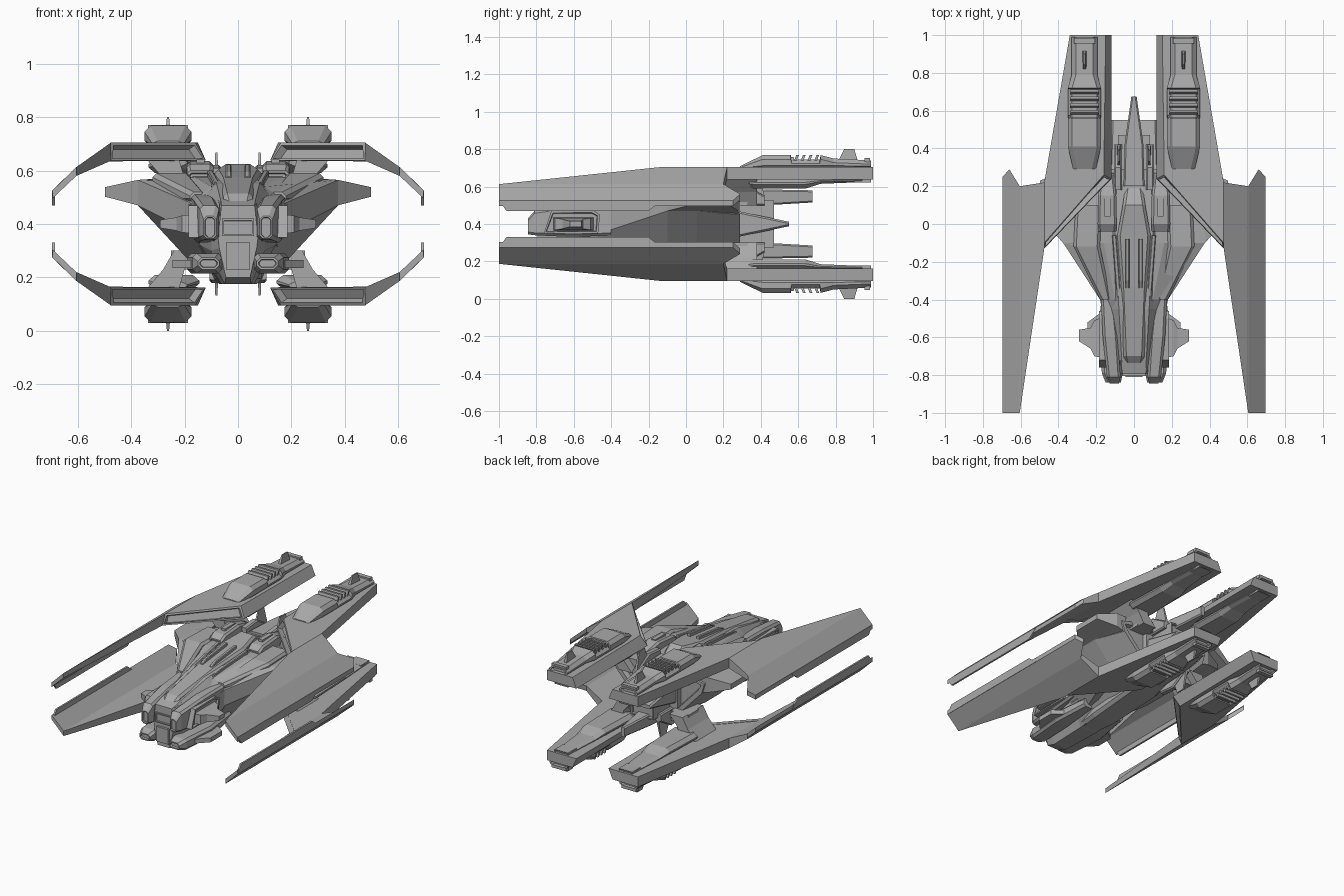
import bpy
import bmesh

if "Cube" in bpy.data.objects:
    bpy.data.objects.remove(bpy.data.objects["Cube"])

grey = bpy.data.materials.new("hull_grey")
grey.use_nodes = True
grey.diffuse_color = (0.4, 0.4, 0.4, 1)
grey.node_tree.nodes["Principled BSDF"].inputs["Base Color"].default_value = (0.4, 0.4, 0.4, 1)
MID = 0.4  # height of the mirror plane; all z values below are relative to it


def loft(name, rings, mirror="", recess=None, rim=0.012, depth=0.015):
    """Skin a list of point rings, optionally sinking the faces picked by recess."""
    bm = bmesh.new()
    rows = [[bm.verts.new(p) for p in r] for r in rings]
    n = len(rows[0])
    for a, b in zip(rows, rows[1:]):
        for i in range(n):
            j = (i + 1) % n
            bm.faces.new((a[i], a[j], b[j], b[i]))
    bm.faces.new(rows[0])
    bm.faces.new(rows[-1])
    bmesh.ops.recalc_face_normals(bm, faces=bm.faces)
    if recess:
        picked = [f for f in bm.faces if recess(f)]
        bmesh.ops.inset_individual(bm, faces=picked, thickness=rim)
        bmesh.ops.inset_individual(bm, faces=picked, thickness=rim * 0.3, depth=-depth)
    me = bpy.data.meshes.new(name)
    bm.to_mesh(me)
    bm.free()
    me.materials.append(grey)
    ob = bpy.data.objects.new(name, me)
    ob.location.z = MID
    bpy.context.collection.objects.link(ob)
    if mirror:
        m = ob.modifiers.new("mirror", "MIRROR")
        m.use_axis = ("x" in mirror, False, "z" in mirror)
        m.use_mirror_merge = False
    return ob


def oct_ring(y, cx, w, z0, z1, c=0.02):
    """Chamfered rectangle across y."""
    d = min(c, (z1 - z0) * 0.4)
    return [(cx - w, y, z0 + d), (cx - w + c, y, z0), (cx + w - c, y, z0), (cx + w, y, z0 + d),
            (cx + w, y, z1 - d), (cx + w - c, y, z1), (cx - w + c, y, z1), (cx - w, y, z1 - d)]


def sym_ring(y, half):
    """Full section from its right half, listed top to bottom."""
    return [(x, y, z) for x, z in half] + [(-x, y, z) for x, z in reversed(half)]


def box(name, x, y, z, mirror="", **kw):
    rings = [[(x[0], b, z[0]), (x[1], b, z[0]), (x[1], b, z[1]), (x[0], b, z[1])] for b in y]
    return loft(name, rings, mirror, **kw)


def rear(f):
    return f.normal.y > 0.9


def front(f):
    return f.normal.y < -0.85


# Wings: inner slab with a recessed leading edge
top = [(.475, -.1), (.475, .22), (.34, 1), (.15, 1), (.16, .26)]
low = [(.475, -.13), (.475, .22), (.34, 1), (.12, 1), (.12, .24)]
loft("wing_slab", [[(x, y, .305) for x, y in top], [(x, y, .237) for x, y in low]], "xz",
     lambda f: f.normal.y < -.4, .015, .03)

# Wings: folded outer panels and upright lip
drop = {.475: (.305, .237), .605: (.213, .18), .66: (.16, .13), .695: (.125, .095)}
for name, pts in (("wing_mid_panel", [(.475, -.13), (.605, -1), (.605, .2), (.475, .22)]),
                  ("wing_outer_panel", [(.605, -1), (.695, -1), (.695, .25), (.66, .29), (.605, .2)])):
    loft(name, [[(x, y, drop[x][k]) for x, y in pts] for k in (0, 1)], "xz")
lip = [(-1, .125), (-.96, .07), (-.2, .07), (-.13, .125)]
loft("wing_lip", [[(x, y, z) for y, z in lip] for x in (.685, .697)], "xz")

# Engine pods on the wings, with louvres and fin
CX = .262
pod = [(.29, .06, .31), (.41, .088, .368), (.56, .088, .368), (.565, .088, .345), (.715, .088, .345),
       (.72, .088, .368), (.79, .068, .35), (.99, .068, .34)]
loft("engine_pod", [oct_ring(y, CX, w, .29, z, .022) for y, w, z in pod], "xz", rear)
for i in range(4):
    y = .578 + i * .036
    loft("pod_louvre", [[(x, y, .34), (x, y + .014, .34), (x, y + .026, .37), (x, y + .012, .37)]
                        for x in (CX - .075, CX + .075)], "xz")
loft("pod_fin", [[(CX - t, a, z), (CX + t, a, z), (CX + t, b, z), (CX - t, b, z)]
                 for z, a, b, t in ((.33, .81, .92, .011), (.4, .845, .9, .004))], "xz")
box("pod_rear_trim", (CX - .055, CX + .055), (.955, .985), (.33, .352), "xz")

# Engine undersides
under = [(.28, .05, .215), (.36, .095, .19), (.64, .085, .19), (.72, .07, .215), (.97, .05, .225)]
loft("engine_underside", [oct_ring(y, .24, w, z, .245, .025) for y, w, z in under], "xz", rear)
box("engine_nozzle", (.19, .29), (.9, .99), (.222, .245), "xz", recess=rear, rim=.005)

# Wing struts
loft("wing_strut", [[(a, .16, z), (b, .16, z), (b, .38, z), (a, .38, z)]
                    for z, a, b in ((.1, .14, .24), (.17, .2, .28), (.24, .22, .34))], "xz")
box("strut_foot", (.12, .25), (.22, .33), (.1, .17), "xz")

# Main body
body = [(-.48, [(.09, .12), (.165, .06), (.165, -.03), (.075, -.14)]),
        (-.4, [(.1, .14), (.18, .08), (.175, -.03), (.09, -.16)]),
        (-.1, [(.16, .175), (.375, .165), (.375, .07), (.19, -.13)]),
        (.06, [(.16, .18), (.375, .165), (.375, .07), (.19, -.13)]),
        (.29, [(.14, .17), (.34, .12), (.32, .05), (.15, -.13)])]
loft("main_body", [sym_ring(y, h) for y, h in body], "", rear, .03, .03)

# Side stubs
loft("side_stub", [[(x, a, lo), (x, b, lo), (x, b, hi), (x, a, hi)]
                   for x, a, b, lo, hi in ((.3, -.12, .28, .05, .165), (.375, -.1, .28, .07, .165),
                                           (.497, .03, .23, .102, .138))], "x")
loft("shoulder_ridge", [oct_ring(y, x, w, .08, z, .015) for y, x, w, z in
                        ((-.4, .15, .03, .12), (-.12, .25, .07, .19), (.1, .24, .07, .19))], "x")

# Nose, canopy and window
nose = [(-.795, [(.062, .07), (.075, -.05), (.07, -.09), (.045, -.2)]),
        (-.72, [(.065, .09), (.1, .04), (.1, -.1), (.05, -.225)]),
        (-.45, [(.08, .15), (.145, .08), (.14, -.08), (.06, -.225)]),
        (-.05, [(.1, .19), (.18, .1), (.18, -.1), (.08, -.19)]),
        (.29, [(.09, .17), (.14, .1), (.14, -.1), (.08, -.17)])]
loft("nose", [sym_ring(y, h) for y, h in nose])
box("window_frame", (-.06, .06), (-.805, -.78), (-.045, .02), recess=front, rim=.01)
box("chin_plate", (-.045, .045), (-.81, -.7), (-.17, -.07))
canopy = [(-.75, .045, .075), (-.7, .055, .115), (-.33, .07, .175), (-.06, .088, .205), (.1, .06, .225),
          (.2, .045, .17)]
loft("canopy", [oct_ring(y, 0, w, z - .07, z, .015) for y, w, z in canopy])
loft("canopy_rail", [oct_ring(y, .035, .011, z - .03, z, .004)
                     for y, z in ((-.34, .178), (-.3, .197), (-.08, .222))], "x")
loft("canopy_side_rail", [oct_ring(y, x, .011, z - .06, z, .004) for y, x, z in
                          ((-.77, .058, .075), (-.33, .085, .165), (-.06, .105, .2))], "x")

# Cheeks beside the nose
cheek = [(-.845, .105, .024, -.055, .03), (-.81, .107, .036, -.06, .07),
         (-.6, .125, .04, -.07, .1), (-.4, .14, .035, -.06, .11)]
loft("cheek", [oct_ring(y, x, w, a, b, .013) for y, x, w, a, b in cheek], "x", front, .006)

# Side guns
gun_bay = [(-.76, -.05), (-.47, -.05), (-.46, .05), (-.5, .075), (-.72, .07)]
loft("gun_bay", [[(x, y, z) for y, z in gun_bay] for x in (.1, .185)], "x",
     lambda f: f.normal.x > .9, .014)
loft("side_gun", [[(x, a, -h), (x, b, -h), (x, b, h), (x, a, h)] for x, a, b, h in
                  ((.16, -.71, -.49, .035), (.21, -.7, -.51, .032), (.23, -.66, -.55, .025),
                   (.292, -.62, -.56, .015))], "x")

# Lower nose pods and winglets
low_pod = [(-.84, .11, .04, -.17, -.125), (-.79, .115, .055, -.185, -.11),
           (-.55, .13, .06, -.185, -.11), (-.3, .12, .04, -.17, -.11)]
loft("lower_pod", [oct_ring(y, x, w, a, b, .015) for y, x, w, a, b in low_pod], "x", front, .008)
loft("lower_winglet", [[(x, a, z), (x, b, z), (x, b, z + .03), (x, a, z + .03)] for x, a, b, z in
                       ((.15, -.74, -.45, -.165), (.245, -.64, -.52, -.165))], "x")
loft("keel", [oct_ring(y, 0, w, z, -.1, .02) for y, w, z in
              ((-.6, .05, -.22), (-.3, .09, -.225), (.1, .1, -.2), (.3, .06, -.18))])

# Dorsal boxes and spine
loft("dorsal_box", [oct_ring(y, .142, w, .12, z, .012) for y, w, z in
                    ((-.04, .048, .2), (.0, .05, .225), (.15, .048, .235), (.27, .035, .2))], "x", front, .01)
box("dorsal_cap", (.125, .155), (.04, .15), (.22, .242), "x")
loft("spine_rail", [oct_ring(y, .085, .022, .1, z, .008) for y, z in
                    ((.18, .21), (.3, .22), (.42, .15))], "xz")
loft("antenna", [[(.081 - t, a, z), (.081 + t, a, z), (.081 + t, b, z), (.081 - t, b, z)]
                 for z, a, b, t in ((.15, .29, .42, .009), (.268, .33, .39, .004))], "xz")

# Tail: centre wedge, block and prongs
loft("tail_wedge", [oct_ring(y, 0, w, -h, h, .01) for y, w, h in ((.25, .13, .075), (.55, .12, .012))])
box("tail_block", (-.085, .085), (.25, .47), (-.125, .125), recess=rear)
loft("tail_prong", [oct_ring(y, 0, w, a, b, .008) for y, w, a, b in
                    ((.2, .055, .1, .19), (.42, .05, .1, .185), (.675, .014, .115, .18))], "xz")
